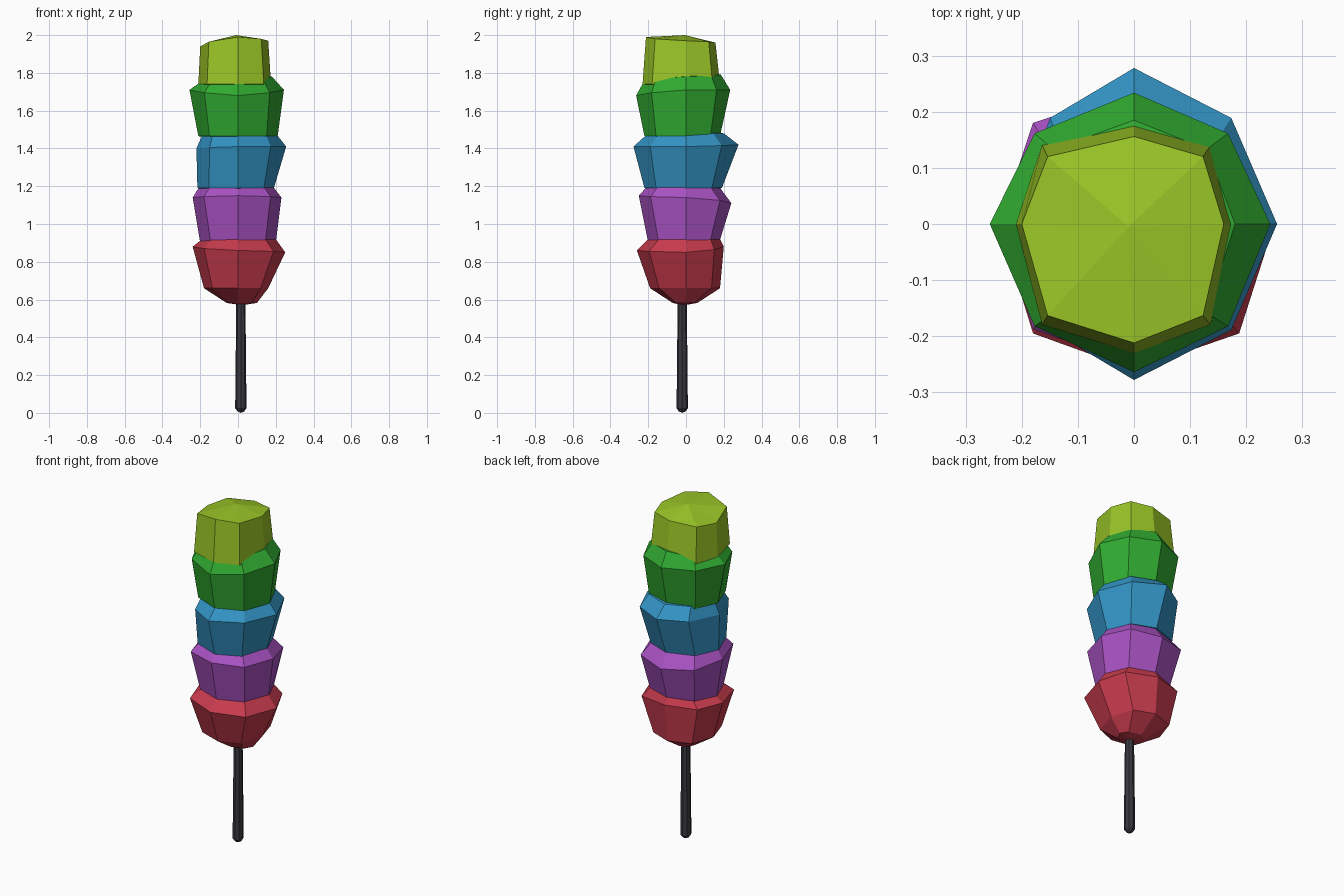
import bpy, bmesh, math

if "Cube" in bpy.data.objects:
    bpy.data.objects.remove(bpy.data.objects["Cube"])


def srgb(r, g, b):
    return tuple(c / 12.92 if c <= 0.04 else ((c + 0.055) / 1.055) ** 2.4 for c in (r, g, b)) + (1.0,)


def material(name, rgb):
    m = bpy.data.materials.new(name)
    m.diffuse_color = srgb(*rgb)
    m.use_nodes = True
    m.node_tree.nodes["Principled BSDF"].inputs["Base Color"].default_value = m.diffuse_color
    return m


def octagon(left, right, front, back, z, diag=0.72):
    """Uneven 8-sided ring; z is one height or (left, right, front, back) heights."""
    zl, zr, zf, zb = z if isinstance(z, tuple) else (z,) * 4
    pts = []
    for k in range(8):
        c, s = round(math.cos(k * math.pi / 4), 3), round(math.sin(k * math.pi / 4), 3)
        d = diag if k % 2 else 1
        sx, sy = (c > 0) - (c < 0), (s > 0) - (s < 0)
        x = d * sx * (right if sx > 0 else left)
        y = d * sy * (back if sy > 0 else front)
        hs = ([zr] if sx > 0 else [zl] if sx < 0 else []) + ([zb] if sy > 0 else [zf] if sy < 0 else [])
        pts.append((x, y, sum(hs) / len(hs)))
    return pts


def loft(name, rings, bottom, top, mat):
    """Skin the rings and close both ends with a fan to a point."""
    bm = bmesh.new()
    vs = [[bm.verts.new(p) for p in ring] for ring in rings]
    lo, hi = bm.verts.new(bottom), bm.verts.new(top)
    for k in range(8):
        j = (k + 1) % 8
        for a, b in zip(vs, vs[1:]):
            bm.faces.new((a[k], a[j], b[j], b[k]))
        bm.faces.new((lo, vs[0][j], vs[0][k]))
        bm.faces.new((hi, vs[-1][k], vs[-1][j]))
    bmesh.ops.recalc_face_normals(bm, faces=bm.faces)
    me = bpy.data.meshes.new(name)
    bm.to_mesh(me)
    bm.free()
    me.materials.append(mat)
    ob = bpy.data.objects.new(name, me)
    bpy.context.collection.objects.link(ob)
    return ob


red = material("red", (0.78, 0.23, 0.30))
purple = material("purple", (0.66, 0.32, 0.76))
blue = material("blue", (0.20, 0.58, 0.77))
green = material("green", (0.19, 0.67, 0.19))
lime = material("lime", (0.60, 0.77, 0.15))
dark = material("dark grey", (0.22, 0.22, 0.25))

# Stick: thin octagonal rod with a blunt tip
stick = loft("stick", [octagon(r, r, r, r, z) for r, z in ((0.018, 0.008), (0.03, 0.025), (0.024, 0.62))],
             (0, 0, 0), (0, 0, 0.64), dark)
stick.location = (0.015, -0.02, 0)

# Bottom ball, rounded underneath
loft("red_ball", [octagon(0.06, 0.10, 0.07, 0.06, 0.582),
                  octagon(0.18, 0.16, 0.19, 0.18, 0.66, 0.75),
                  octagon(0.24, 0.25, 0.26, 0.20, (0.88, 0.85, 0.86, 0.88), 0.75),
                  octagon(0.19, 0.20, 0.20, 0.18, 0.92)],
     (0.02, -0.01, 0.57), (0, 0, 0.95), red)

# Middle balls
loft("purple_ball", [octagon(0.20, 0.20, 0.20, 0.175, 0.90),
                     octagon(0.24, 0.23, 0.25, 0.24, (1.14, 1.14, 1.15, 1.11), 0.75),
                     octagon(0.20, 0.18, 0.20, 0.17, 1.205)],
     (0, 0, 0.87), (0, 0, 1.24), purple)
loft("blue_ball", [octagon(0.215, 0.19, 0.22, 0.19, 1.19),
                   octagon(0.22, 0.255, 0.278, 0.278, (1.40, 1.41, 1.41, 1.42), 0.68),
                   octagon(0.185, 0.20, 0.20, 0.20, 1.48)],
     (0, 0, 1.16), (0, 0, 1.51), blue)
loft("green_ball", [octagon(0.21, 0.21, 0.22, 0.18, 1.465),
                    octagon(0.257, 0.243, 0.264, 0.234, (1.71, 1.71, 1.68, 1.71), 0.69),
                    octagon(0.20, 0.18, 0.22, 0.185, (1.75, 1.78, 1.76, 1.79))],
     (0, 0, 1.44), (0, 0, 1.82), green)

# Top ball: nearly straight sides and a faceted, tilted cap
loft("lime_ball", [octagon(0.21, 0.175, 0.23, 0.18, 1.74, 0.78),
                   octagon(0.20, 0.16, 0.212, 0.156, (1.94, 1.97, 1.99, 1.96), 0.77)],
     (0, 0, 1.70), (-0.01, -0.005, 2.0), lime)
